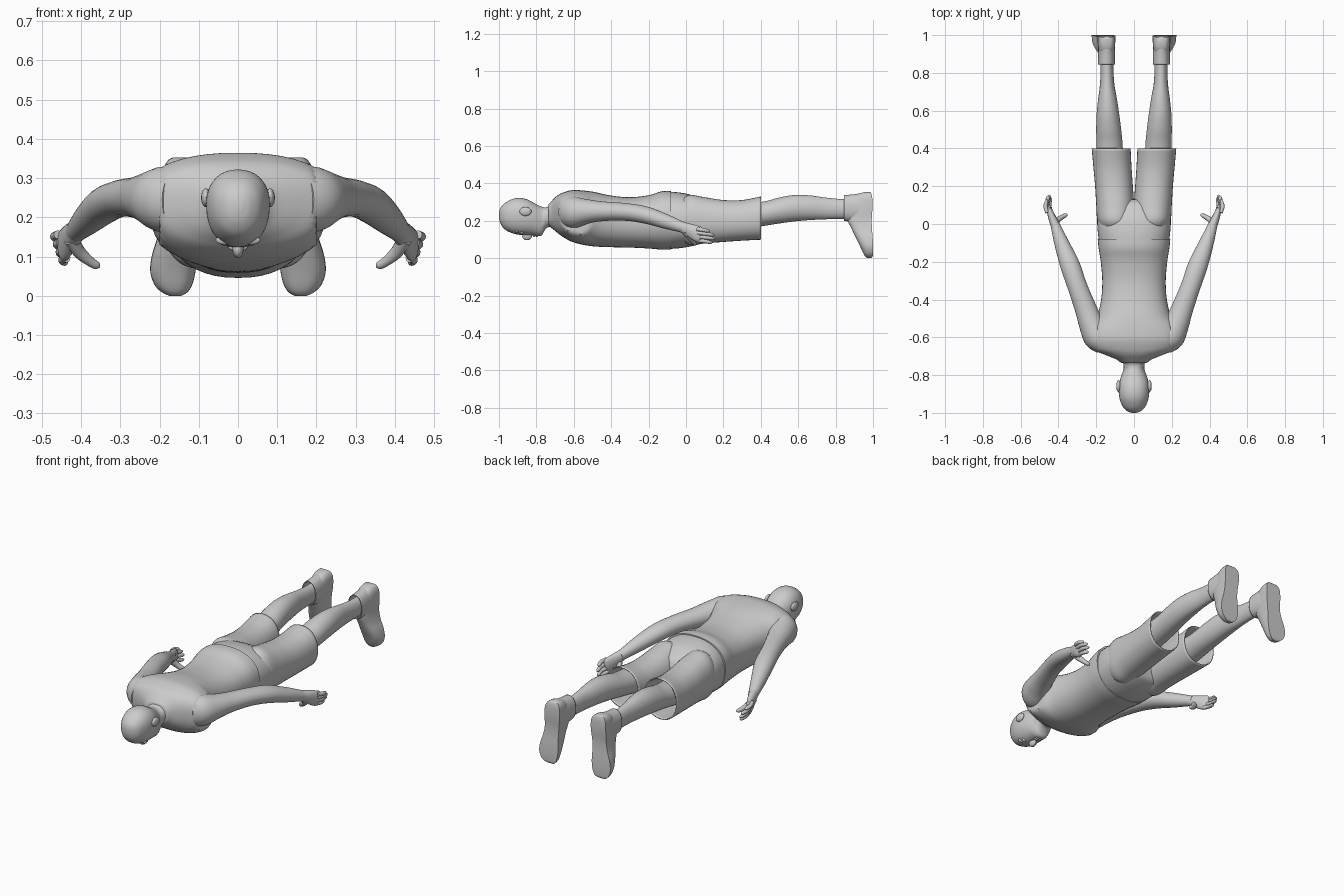
import bpy, bmesh, math
from mathutils import Vector, Matrix


def spline(keys, sub=5):
    """Catmull-Rom through tuples of numbers."""
    out, n = [], len(keys)
    for i in range(n - 1):
        a, b, c, d = (keys[max(0, min(n - 1, i + k))] for k in (-1, 0, 1, 2))
        for s in range(sub):
            t = s / sub
            out.append(tuple(
                0.5 * (2 * q + (r - p) * t + (2 * p - 5 * q + 4 * r - w) * t * t
                       + (3 * q - p - 3 * r + w) * t ** 3)
                for p, q, r, w in zip(a, b, c, d)))
    return out + [keys[-1]]


def spow(v, e):
    return math.copysign(abs(v) ** e, v)


def finish(name, bm, mirror=False, thick=0):
    bmesh.ops.recalc_face_normals(bm, faces=bm.faces)
    me = bpy.data.meshes.new(name)
    bm.to_mesh(me)
    bm.free()
    ob = bpy.data.objects.new(name, me)
    bpy.context.collection.objects.link(ob)
    if thick:
        m = ob.modifiers.new("Thickness", 'SOLIDIFY')
        m.thickness = thick
    if mirror:
        ob.modifiers.new("Mirror", 'MIRROR').use_mirror_merge = False
    bpy.ops.object.select_all(action='DESELECT')
    ob.select_set(True)
    bpy.context.view_layer.objects.active = ob
    bpy.ops.object.shade_smooth_by_angle(angle=math.radians(45))
    return ob


def skin(name, rings, caps=(True, True), **kw):
    bm = bmesh.new()
    vs = [[bm.verts.new(p) for p in r] for r in rings]
    n = len(vs[0])
    for a, b in zip(vs, vs[1:]):
        for i in range(n):
            bm.faces.new((a[i], a[(i + 1) % n], b[(i + 1) % n], b[i]))
    for cap, r in zip(caps, (vs[0], vs[-1])):
        if cap:
            bm.faces.new(r)
    return finish(name, bm, **kw)


def loft(name, keys, power=2.2, mid=0.5, limit=9, seg=36, **kw):
    """Sections along y: (y, centre x, half width, z low, z high)."""
    rings = []
    for y, cx, w, lo, hi in spline(keys):
        zm, ring = lo + mid * (hi - lo), []
        for k in range(seg):
            t = math.tau * k / seg
            c, s = spow(math.cos(t), 2 / power), spow(math.sin(t), 2 / power)
            x = max(-limit, min(limit, cx + w * c))
            ring.append((x, y, zm + s * ((hi - zm) if s > 0 else (zm - lo))))
        rings.append(ring)
    return skin(name, rings, **kw)


def tube(name, keys, seg=20, **kw):
    """Sections along a path: (x, y, z, side radius, upright radius)."""
    pts, rings = spline(keys), []
    for i, p in enumerate(pts):
        d = Vector(pts[min(i + 1, len(pts) - 1)][:3]) - Vector(pts[max(i - 1, 0)][:3])
        side = d.cross(Vector((0, 0, 1))).normalized()
        up = side.cross(d).normalized()
        rings.append([Vector(p[:3]) + side * p[3] * math.cos(math.tau * k / seg)
                      + up * p[4] * math.sin(math.tau * k / seg) for k in range(seg)])
    return skin(name, rings, **kw)


def ball(name, loc, size, **kw):
    bm = bmesh.new()
    bmesh.ops.create_uvsphere(bm, u_segments=20, v_segments=12, radius=1,
                              matrix=Matrix.Translation(loc) @ Matrix.Diagonal((*size, 1)))
    return finish(name, bm, **kw)


# Head and neck, face down
loft("head", [(-1.0, 0, .012, .215, .245), (-.992, 0, .034, .185, .268),
              (-.97, 0, .058, .155, .293), (-.93, 0, .075, .134, .316),
              (-.89, 0, .081, .125, .322), (-.85, 0, .079, .124, .315),
              (-.815, 0, .071, .122, .297), (-.79, 0, .062, .118, .283),
              (-.77, 0, .055, .123, .275), (-.757, 0, .055, .146, .272),
              (-.742, 0, .056, .163, .274), (-.72, 0, .062, .168, .288),
              (-.68, 0, .075, .18, .305)], mid=.55)
ball("nose", (0, -.85, .119), (.014, .026, .023))
ball("upper_lip", (0, -.812, .123), (.024, .007, .009))
ball("lower_lip", (0, -.798, .122), (.02, .007, .009))
ball("eye", (.032, -.878, .141), (.016, .011, .014), mirror=True)
ball("brow", (.033, -.902, .142), (.024, .008, .012), mirror=True)
ball("ear", (.082, -.858, .25), (.012, .032, .024), mirror=True)

# Sleeveless top, cut flat at the armholes
loft("sleeveless_top", [
    (-.735, 0, .068, .172, .288), (-.715, 0, .098, .158, .31),
    (-.69, 0, .16, .138, .334), (-.66, 0, .225, .115, .35),
    (-.61, 0, .255, .088, .364), (-.55, 0, .24, .072, .362),
    (-.49, 0, .197, .063, .354), (-.4, 0, .174, .059, .335),
    (-.3, 0, .168, .057, .326), (-.2, 0, .176, .052, .337),
    (-.13, 0, .187, .046, .358), (-.08, 0, .192, .046, .36)],
    power=2.3, mid=.55, limit=.2, seg=48)

# Shorts: hip part and two open legs
loft("shorts_hips", [
    (-.085, 0, .186, .05, .354), (-.04, 0, .192, .053, .352),
    (.02, 0, .195, .062, .341), (.07, 0, .188, .075, .32),
    (.11, 0, .165, .095, .295), (.13, 0, .12, .14, .26)], power=2.3, seg=48)
loft("shorts_leg", [
    (-.03, .1, .07, .1, .31), (.02, .1, .094, .07, .338), (.1, .1, .1, .079, .326),
    (.2, .106, .1, .087, .311), (.3, .114, .101, .094, .311),
    (.4, .121, .103, .099, .33)], caps=(True, False), thick=.006, mirror=True)

# Bare legs
loft("leg", [
    (.2, .12, .08, .13, .29), (.35, .128, .072, .16, .295), (.43, .13, .069, .175, .306),
    (.5, .134, .066, .186, .325), (.58, .138, .06, .197, .338), (.66, .14, .05, .204, .336),
    (.74, .142, .038, .208, .325), (.82, .143, .034, .21, .317),
    (.9, .144, .034, .21, .317)], power=2, mirror=True)

# Shoes: ankle collar and a foot pointing down with a flat sole
loft("shoe_collar", [
    (.845, .145, .045, .2, .337), (.89, .145, .045, .193, .341),
    (.94, .145, .044, .19, .347), (.97, .145, .04, .2, .34)],
    caps=(False, True), thick=.005, mirror=True)
foot = []
for z, y0, y1, cx, w in spline([
        (.353, .955, .985, .145, .02), (.345, .925, .991, .145, .034),
        (.32, .89, .996, .145, .045), (.27, .865, .997, .146, .047),
        (.21, .862, .993, .149, .044), (.16, .884, .994, .155, .047),
        (.11, .908, .998, .162, .056), (.065, .93, 1.0, .166, .058),
        (.03, .946, 1.0, .165, .049), (.01, .958, .998, .162, .034),
        (.0, .97, .99, .16, .016)]):
    foot.append([(cx + w * spow(math.cos(math.pi * k / 20), .75),
                  y1 - (y1 - y0) * abs(math.sin(math.pi * k / 20)) ** .75, z)
                 for k in range(21)])
skin("shoe", foot, mirror=True)

# Arms, hands and fingers
tube("arm", [
    (.15, -.64, .245, .06, .08), (.19, -.595, .246, .078, .084),
    (.225, -.53, .25, .067, .066), (.255, -.45, .251, .058, .053),
    (.3, -.33, .248, .052, .047), (.338, -.22, .232, .052, .046),
    (.38, -.11, .197, .04, .039), (.412, -.02, .166, .027, .029),
    (.418, .0, .16, .024, .028)], seg=28, mirror=True)
tube("hand", [
    (.41, -.025, .168, .026, .028), (.428, .02, .149, .022, .036),
    (.443, .06, .131, .017, .042), (.449, .078, .126, .012, .038),
    (.451, .086, .124, .004, .02)], mirror=True)
for i, length in enumerate((.078, .092, .088, .066)):
    x, z = .438 + .007 * i, .096 + .02 * i
    tube("finger_%d" % (i + 1), [
        (x, .06, z, .011, .011), (x + .01, .06 + length * .5, z - .005, .0105, .0105),
        (x + .004, .06 + length * .9, z - .011, .009, .009),
        (x, .062 + length, z - .013, .003, .003)], seg=12, mirror=True)
tube("thumb", [
    (.425, -.005, .145, .018, .02), (.405, .02, .112, .015, .017),
    (.378, .038, .088, .012, .013), (.36, .048, .077, .01, .01),
    (.354, .052, .073, .003, .003)], seg=12, mirror=True)
